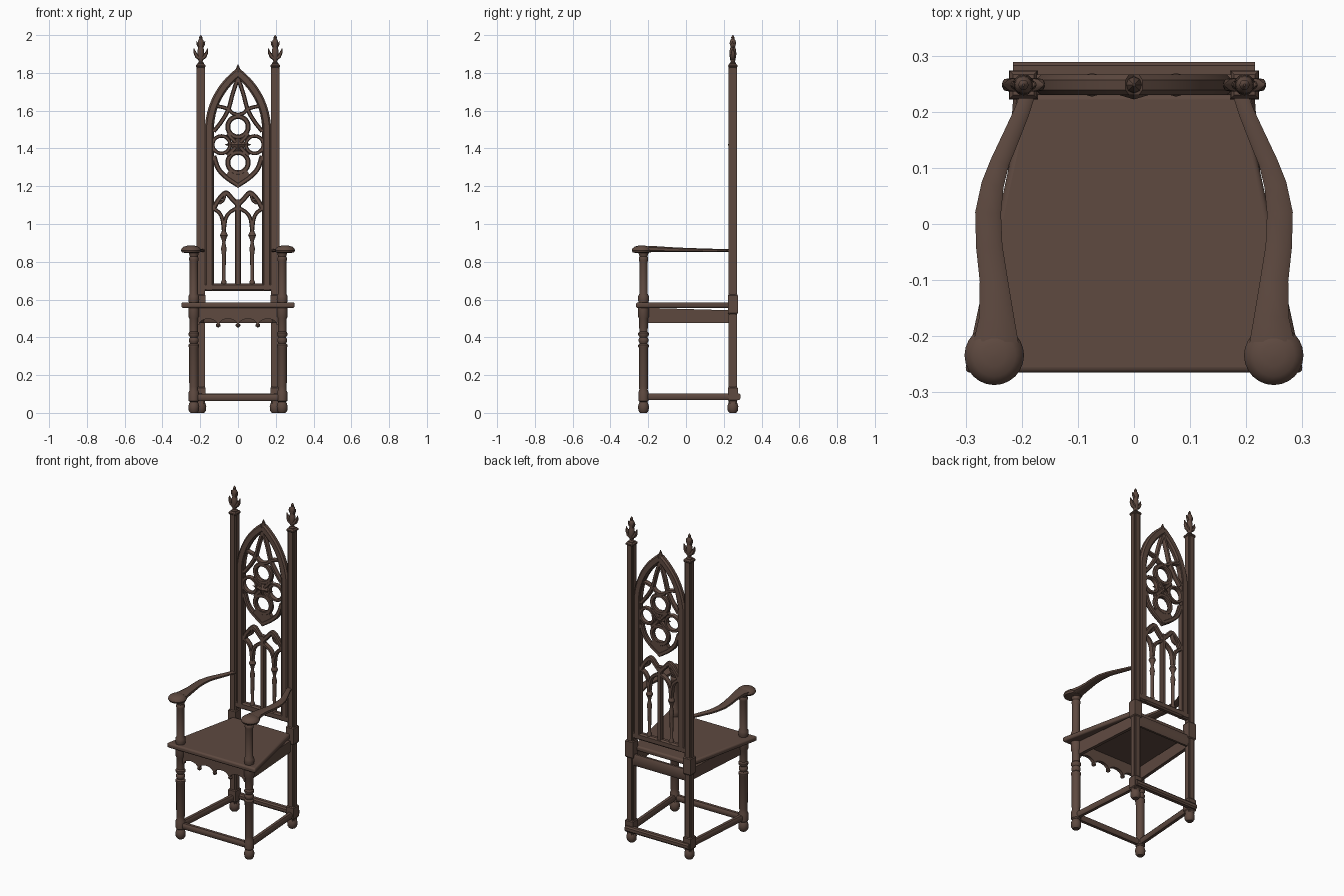
import bpy, bmesh, math
from mathutils import Vector

if "Cube" in bpy.data.objects:
    bpy.data.objects.remove(bpy.data.objects["Cube"])

wood = bpy.data.materials.new("dark_brown_wood")
wood.diffuse_color = (0.112, 0.067, 0.051, 1)
wood.use_nodes = True
wood.node_tree.nodes["Principled BSDF"].inputs["Base Color"].default_value = wood.diffuse_color
SIDES = (-1, 1)
POST_X, POST_Y = 0.197, 0.248
LEG_X, LEG_Y = 0.234, -0.225


def finish(name, bm):
    bmesh.ops.recalc_face_normals(bm, faces=bm.faces)
    me = bpy.data.meshes.new(name)
    bm.to_mesh(me)
    bm.free()
    me.materials.append(wood)
    ob = bpy.data.objects.new(name, me)
    bpy.context.collection.objects.link(ob)
    return ob


def bridge(bm, rings, closed=False):
    n = len(rings[0])
    count = len(rings) if closed else len(rings) - 1
    for i in range(count):
        a, b = rings[i], rings[(i + 1) % len(rings)]
        for j in range(n):
            bm.faces.new((a[j], a[(j + 1) % n], b[(j + 1) % n], b[j]))
    if not closed:
        bm.faces.new(rings[0])
        bm.faces.new(rings[-1])


def lathe(name, profile, x, y, n=20):
    """Turned part from (radius, height) pairs."""
    bm = bmesh.new()
    rings = [[bm.verts.new((x + r * math.cos(k * math.tau / n),
                            y + r * math.sin(k * math.tau / n), z))
              for k in range(n)] for r, z in profile]
    bridge(bm, rings)
    return finish(name, bm)


def sweep(name, pts, sizes, up, closed=False):
    """Bar with chamfered section; sizes = (width, depth along up)."""
    pts, up = [Vector(p) for p in pts], Vector(up)
    if isinstance(sizes, tuple):
        sizes = [sizes] * len(pts)
    sec = [(-.5, -.25), (-.3, -.5), (.3, -.5), (.5, -.25),
           (.5, .25), (.3, .5), (-.3, .5), (-.5, .25)]
    bm, rings, n = bmesh.new(), [], len(pts)
    for i, p in enumerate(pts):
        a = pts[i - 1] if i or closed else p
        b = pts[(i + 1) % n] if i < n - 1 or closed else p
        side = (b - a).normalized().cross(up).normalized()
        w, d = sizes[i]
        rings.append([bm.verts.new(p + side * w * u + up * d * v) for u, v in sec])
    bridge(bm, rings, closed)
    return finish(name, bm)


def prism(name, outline, direction):
    bm = bmesh.new()
    face = bm.faces.new([bm.verts.new(p) for p in outline])
    ext = bmesh.ops.extrude_face_region(bm, geom=[face])
    bmesh.ops.translate(bm, vec=direction,
                        verts=[v for v in ext["geom"] if isinstance(v, bmesh.types.BMVert)])
    return finish(name, bm)


def smooth_path(pts, steps=5):
    """Catmull-Rom points through the control points."""
    p = [Vector(q) for q in pts]
    p = [2 * p[0] - p[1]] + p + [2 * p[-1] - p[-2]]
    out = []
    for i in range(1, len(p) - 2):
        a, b, c, d = p[i - 1:i + 3]
        for k in range(steps):
            t = k / steps
            out.append(.5 * (2 * b + (c - a) * t + (2 * a - 5 * b + 4 * c - d) * t * t
                             + (3 * b - a - 3 * c + d) * t ** 3))
    return out + [p[-2]]


def tracery(name, xz, width, depth=0.028, curved=True):
    pts = [(x, POST_Y, z) for x, z in xz]
    return sweep(name, smooth_path(pts) if curved else pts, (width, depth), (0, 1, 0))


def mirrored(name, xz, width, **kw):
    for s in SIDES:
        tracery(name, [(s * x, z) for x, z in xz], width, **kw)


def ring(name, x, z, r, width):
    pts = [(x + r * math.cos(a * math.tau / 28), POST_Y, z + r * math.sin(a * math.tau / 28))
           for a in range(28)]
    sweep(name, pts, (width, 0.026), (0, 1, 0), True)


def chamfer_block(name, x, y, z0, z1, h):
    c, e = 0.006, 0.008
    bm, rings = bmesh.new(), []
    for z, k in ((z0, h - c), (z0 + e, h), (z1 - e, h), (z1, h - c)):
        rings.append([bm.verts.new((x + u * k, y + v * k, z))
                      for u, v in ((-1, -1), (1, -1), (1, 1), (-1, 1))])
    bridge(bm, rings)
    return finish(name, bm)


# Seat board with rounded edge
seat = prism("seat", [(-.302, -.265, .555), (.302, -.265, .555), (.195, .232, .555),
                      (-.195, .232, .555)], (0, 0, .03))
bev = seat.modifiers.new("edge", "BEVEL")
bev.width, bev.segments = 0.01, 3

# Scalloped front apron
bottom = []
for k in range(4):
    cx = -.1575 + k * .105
    bottom += [(cx - .048 * math.cos(t * math.pi / 8), -.235,
                .468 + .03 * math.sin(t * math.pi / 8)) for t in range(9)]
prism("front_apron", [(-.215, -.235, .556), (-.215, -.235, .468)] + bottom
      + [(.215, -.235, .468), (.215, -.235, .556)], (0, .02, 0))
for x in (-.105, 0, .105):
    lathe("apron_drop", [(.002, .452), (.011, .458), (.013, .465), (.008, .474)], x, LEG_Y, 12)

# Side and back aprons
for s in SIDES:
    prism("side_apron", [(s * .232, -.21, .475), (s * .2, .24, .475), (s * .2, .24, .543),
                         (s * .232, -.21, .556)], (-s * .02, 0, 0))
sweep("back_apron", [(-.19, .25, .51), (.19, .25, .51)], (.07, .026), (0, 1, 0))

leg = [(.018, 0), (.027, .012), (.029, .035), (.024, .052), (.02, .058), (.027, .064),
       (.027, .11), (.022, .122), (.024, .14), (.025, .345), (.028, .35), (.028, .36),
       (.02, .368), (.026, .38), (.026, .39), (.02, .4), (.028, .412), (.028, .422),
       (.022, .43), (.024, .5), (.029, .51), (.029, .556)]
arm_post = [(.026, .583), (.029, .6), (.028, .618), (.022, .63), (.022, .8), (.025, .81),
            (.025, .82), (.021, .828), (.028, .852)]
finial = [(.018, 1.843), (.018, 1.852), (.01, 1.858), (.014, 1.87), (.019, 1.9), (.016, 1.925),
          (.012, 1.938), (.017, 1.955), (.015, 1.97), (.008, 1.98), (.009, 1.988), (.002, 2.0)]
arm = [(.246, -.21, .866, .08, .032), (.245, -.165, .867, .062, .032),
       (.25, -.1, .865, .05, .027), (.258, -.04, .863, .047, .024), (.26, .02, .862, .046, .022),
       (.252, .07, .861, .04, .02), (.239, .11, .86, .034, .019), (.217, .16, .86, .031, .017),
       (.2, .2, .86, .028, .016), (.188, .235, .859, .026, .014)]
for s in SIDES:
    # Turned front leg and arm support
    lathe("front_leg", leg, s * LEG_X, LEG_Y)
    lathe("arm_support", arm_post, s * LEG_X, LEG_Y)
    # Curved armrest with domed hand end
    sweep("armrest", [(s * a[0], a[1], a[2]) for a in arm], [a[3:] for a in arm], (0, 0, 1))
    lathe("armrest_knob", [(.03, .846), (.048, .85), (.053, .86), (.05, .87), (.038, .88),
                           (.02, .885), (.002, .886)], s * .249, -.234, 24)
    # Back post with notched corners, blocks and foot
    h, q = .022, .015
    section = [(-q, -h), (q, -h), (q, -q), (h, -q), (h, q), (q, q), (q, h), (-q, h),
               (-q, q), (-h, q), (-h, -q), (-q, -q)]
    prism("back_post", [(s * POST_X + u, POST_Y + v, .05) for u, v in section], (0, 0, 1.79))
    chamfer_block("post_base", s * POST_X, POST_Y, .06, .14, .026)
    chamfer_block("post_block", s * POST_X, POST_Y, .52, .63, .026)
    chamfer_block("post_cap", s * POST_X, POST_Y, 1.825, 1.848, .0245)
    lathe("back_foot", leg[:5] + [(.024, .066)], s * POST_X, POST_Y)
    # Leafy finial
    lathe("finial_bud", finial, s * POST_X, POST_Y, 12)
    for t in SIDES:
        for z, k in ((1.875, 1), (1.935, .6)):
            sweep("finial_leaf", [(s * POST_X + t * dx * k, POST_Y, z + dz * k) for dx, dz in
                                  ((.004, 0), (.02, .012), (.03, .03), (.037, .055))],
                  [(.02 * k, .024 * k), (.022 * k, .024 * k), (.016 * k, .02 * k),
                   (.003, .003)], (0, 1, 0))
    # Side stretcher
    sweep("side_stretcher", [(s * LEG_X, -.245, .085), (s * POST_X, .27, .085)],
          (.03, .036), (0, 0, 1))
sweep("front_stretcher", [(-.245, LEG_Y, .082), (.245, LEG_Y, .082)], (.03, .036), (0, 0, 1))
sweep("back_stretcher", [(-.216, .272, .086), (.216, .272, .086)], (.034, .034), (0, 0, 1))

# Pointed back frame
frame = [(-.152, .65), (-.152, 1.52)]
for k in range(1, 11):
    t = k / 10
    b = .034 * 4 * t * (1 - t)
    frame.append((-.152 * (1 - t) - b * .87, 1.52 + .28 * t + b * .49))
for s in SIDES:
    tracery("back_frame", [(s * x, z) for x, z in frame], .046, .036, False)
    tracery("frame_bead", [(s * x * .88, z - .004) for x, z in frame], .012, .03, False)
lathe("frame_peak", [(.002, 1.77), (.016, 1.795), (.014, 1.815), (.002, 1.845)], 0, POST_Y, 8)
tracery("back_bottom_rail", [(-.175, .665), (.175, .665)], .042, .036, False)

# Tracery in the pointed head
mirrored("head_bar", [(0, 1.775), (.028, 1.69), (.05, 1.61), (.082, 1.55), (.128, 1.49)], .022)
mirrored("head_link", [(0, 1.578), (.03, 1.588), (.055, 1.61), (.11, 1.625)], .02)

# Rosette rings, spokes and pointed flower
for s in SIDES:
    ring("rosette_lobe", 0, 1.42 + s * .095, .054, .026)
    ring("rosette_side_lobe", s * .088, 1.42, .046, .019)
    mirrored("rosette_spoke", [(.01, 1.42 + s * .01), (.055, 1.42 + s * .058)], .022, curved=False)
bm = bmesh.new()
star = [bm.verts.new(((.07, .03)[k % 2] * math.cos(k * math.pi / 4), POST_Y - .005,
                      1.42 + (.06, .03)[k % 2] * math.sin(k * math.pi / 4))) for k in range(8)]
tips = [bm.verts.new((0, y, 1.42)) for y in (.222, .265)]
for k in range(8):
    for tip in tips:
        bm.faces.new((star[k], star[(k + 1) % 8], tip))
finish("rosette_flower", bm)

# Curves and solid point below the rosette
mirrored("lower_curve", [(.128, 1.36), (.105, 1.295), (.065, 1.25), (0, 1.205)], .026)
prism("lower_point", [(-.07, .236, 1.25), (0, .236, 1.19), (.07, .236, 1.25),
                      (.045, .236, 1.285), (-.045, .236, 1.285)], (0, .024, 0))

# Small arches, mullion and slender columns
mirrored("ogee_arch", [(.13, 1.08), (.105, 1.125), (.066, 1.165), (.035, 1.138), (0, 1.1)], .026)
mirrored("ogee_cusp", [(.066, 1.16), (.078, 1.125), (.1, 1.108)], .014)
tracery("center_mullion", [(0, .68), (0, 1.13)], .032, .03, False)
column = [(.014, .682), (.014, .695), (.009, .705), (.011, .84), (.015, .87), (.008, .9),
          (.012, .92), (.021, .94), (.012, .96), (.008, .975), (.01, 1.02)]
for s in SIDES:
    lathe("slender_column", column, s * .075, POST_Y, 12)
mirrored("inner_branch", [(.075, .96), (.066, 1.025), (.045, 1.06), (.005, 1.085)], .02)
mirrored("outer_branch", [(.075, .96), (.083, 1.025), (.1, 1.06), (.135, 1.085)], .02)

# Smooth shading with sharp edges kept
bpy.ops.object.select_all(action="SELECT")
bpy.context.view_layer.objects.active = seat
bpy.ops.object.shade_smooth_by_angle(angle=math.radians(35))
